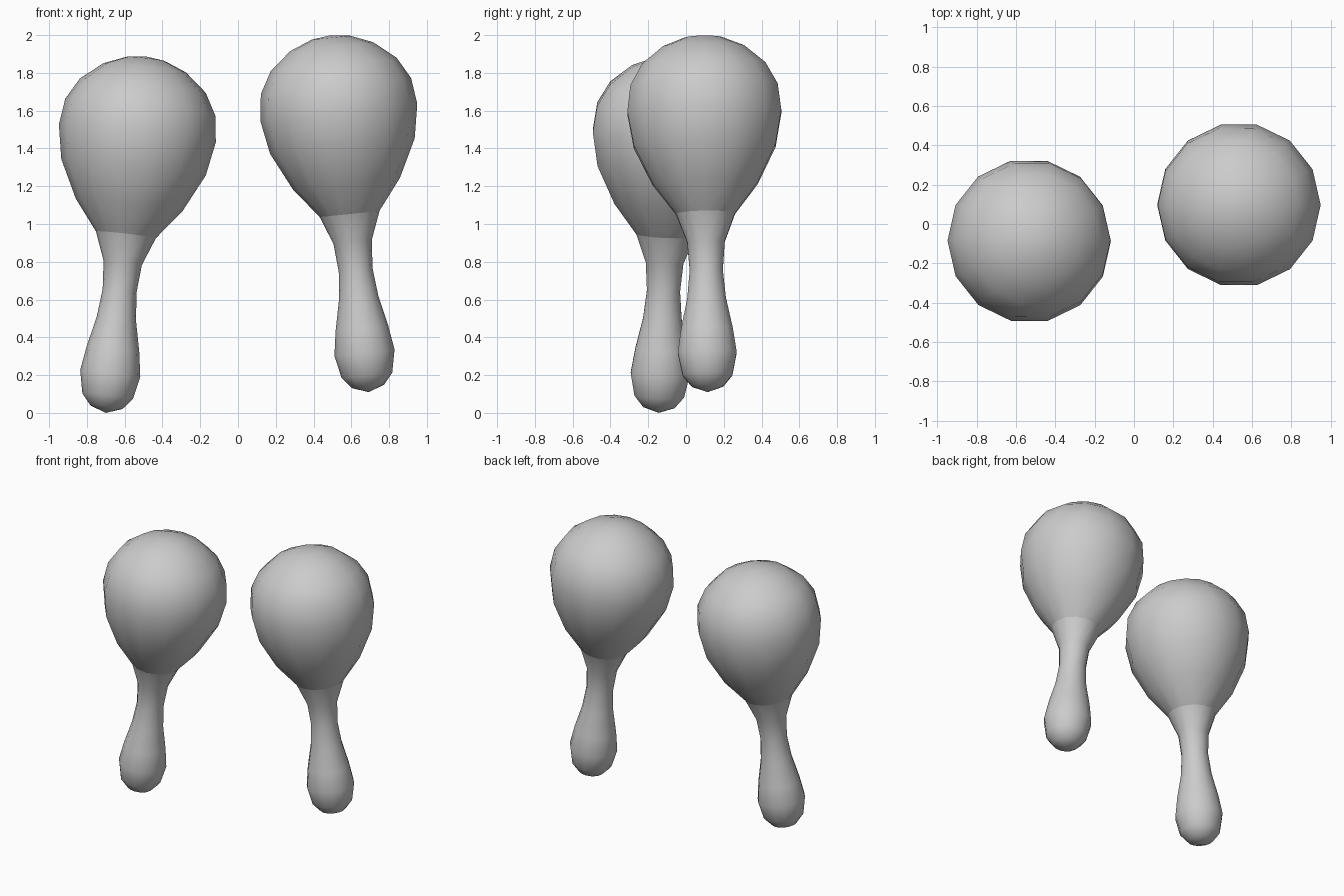
import bpy
import bmesh
from math import cos, sin, tau
from mathutils import Matrix, Vector

cube = bpy.data.objects.get("Cube")
if cube:
    bpy.data.objects.remove(cube, do_unlink=True)

grey = bpy.data.materials.new("plain grey")
grey.use_nodes = True
colour = (0.6, 0.6, 0.6, 1)
grey.diffuse_color = colour
grey.node_tree.nodes["Principled BSDF"].inputs["Base Color"].default_value = colour

# Profiles as (radius, distance along the axis); zero radius is a pole
HANDLE = [(0, 0), (0.085, 0.03), (0.135, 0.09), (0.16, 0.21), (0.14, 0.34),
          (0.105, 0.5), (0.09, 0.65), (0.102, 0.8), (0.16, 0.95)]
HEAD = [(0.16, 0.95), (0.285, 1.11), (0.385, 1.31), (0.418, 1.49),
        (0.4, 1.63), (0.335, 1.745), (0.22, 1.84), (0.1, 1.888), (0, 1.9)]


def lathe(name, profile, sides, placement):
    """Spin a profile about its axis and place it."""
    bm = bmesh.new()
    rings = []
    for r, s in profile:
        count = sides if r else 1
        rings.append([bm.verts.new((r * cos(tau * i / sides), r * sin(tau * i / sides), s))
                      for i in range(count)])
    for low, high in zip(rings, rings[1:]):
        for i in range(sides):
            j = (i + 1) % sides
            if len(low) == 1:
                bm.faces.new((low[0], high[j], high[i]))
            elif len(high) == 1:
                bm.faces.new((low[i], low[j], high[0]))
            else:
                bm.faces.new((low[i], low[j], high[j], high[i]))
    for face in bm.faces:
        face.smooth = True
    mesh = bpy.data.meshes.new(name)
    bm.to_mesh(mesh)
    bm.free()
    mesh.materials.append(grey)
    obj = bpy.data.objects.new(name, mesh)
    obj.matrix_world = placement
    bpy.context.collection.objects.link(obj)


# Two leaning shakers: foot of the axis and its direction
for side, foot, axis in (("left", (0.692, 0.115, 0.11), (-0.107, -0.012, 1)),
                         ("right", (-0.7, -0.145, 0), (0.113, 0.04, 1))):
    turn = Vector((0, 0, 1)).rotation_difference(Vector(axis))
    placement = Matrix.Translation(foot) @ turn.to_matrix().to_4x4()
    lathe(side + "_handle", HANDLE, 14, placement)
    lathe(side + "_head", HEAD, 14, placement)
